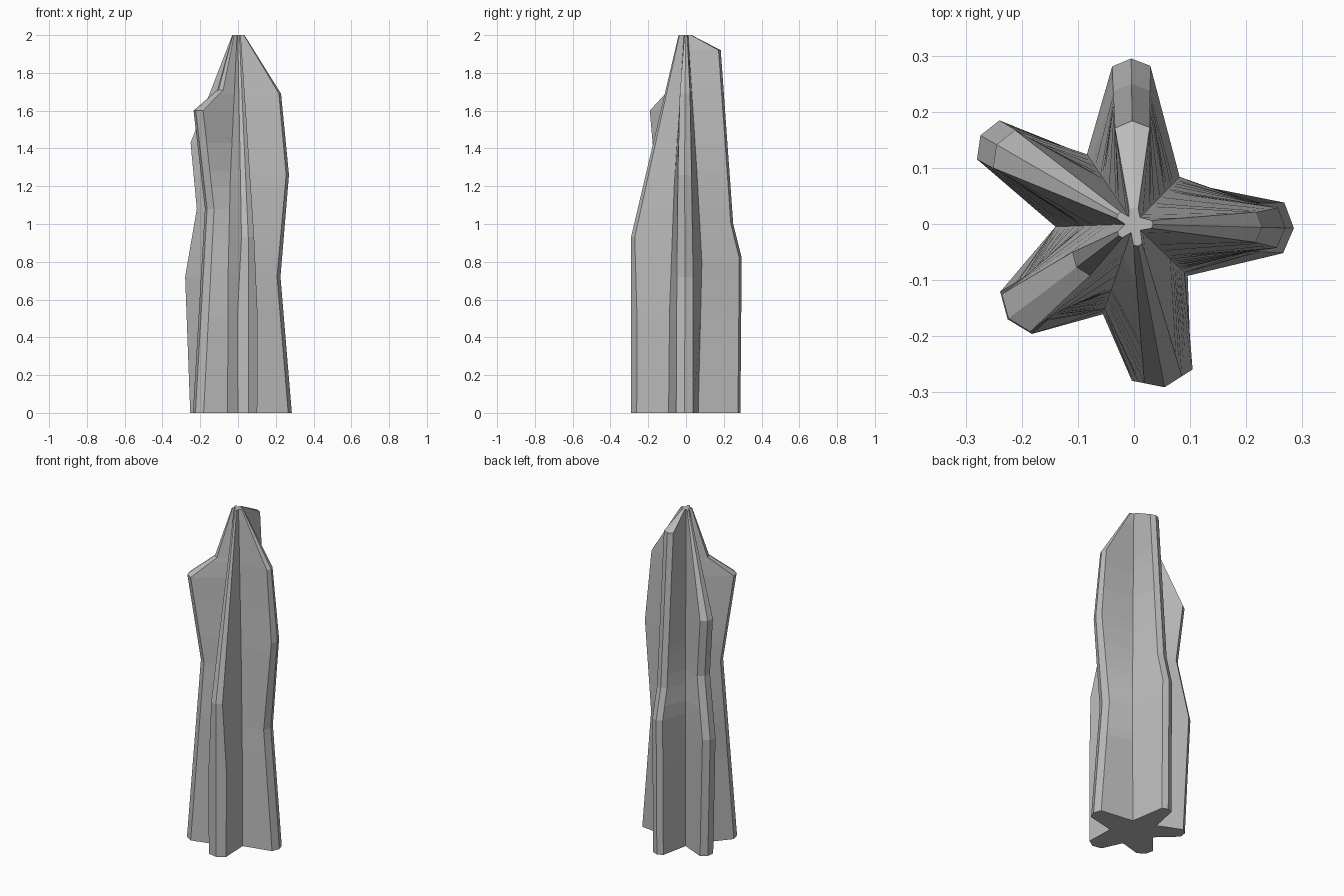
import bpy
import bmesh
from math import cos, sin, radians
from mathutils import Vector

cube = bpy.data.objects.get("Cube")
if cube:
    bpy.data.objects.remove(cube)

# Arms: direction in degrees, then (height, reach, half width) keys
ARMS = [
    (-1.5, [(0, .285, .045), (.72, .225, .043), (1.26, .27, .036), (1.69, .228, .027), (2, .034, .007)]),
    (91, [(0, .288, .034), (.82, .295, .034), (1, .25, .033), (1.92, .184, .031), (2, .03, .008)]),
    (150, [(0, .285, .04), (.72, .316, .04), (1.08, .245, .039), (1.43, .283, .039), (2, .034, .007)]),
    (217, [(0, .282, .047), (1.08, .205, .04), (1.6, .28, .042), (1.71, .128, .026), (2, .034, .007)]),
    (280.6, [(0, .296, .052), (.5, .296, .055), (.93, .296, .034), (2, .04, .008)]),
]

# Valleys between one arm and the next: direction, then (height, reach) keys
VALLEYS = [
    (46, [(0, .09), (.8, .117), (1.28, .08), (2, .016)]),
    (124, [(0, .13), (.9, .15), (1.25, .1), (2, .016)]),
    (182, [(0, .14), (.72, .14), (1.2, .095), (2, .016)]),
    (251, [(0, .17), (.75, .16), (1.24, .125), (2, .016)]),
    (316, [(0, .133), (.55, .125), (1.2, .09), (2, .016)]),
]


def sample(keys, z):
    """Straight-line value of a key list at height z."""
    for low, high in zip(keys, keys[1:]):
        if z <= high[0]:
            t = (z - low[0]) / (high[0] - low[0])
            return [a + (b - a) * t for a, b in zip(low[1:], high[1:])]
    return keys[-1][1:]


def section(z):
    """Five-armed star outline at height z."""
    points = []
    for (arm_dir, arm), (valley_dir, valley) in zip(ARMS, VALLEYS):
        reach, half = sample(arm, z)
        a = radians(arm_dir)
        along, across = Vector((cos(a), sin(a), 0)), Vector((-sin(a), cos(a), 0))
        for side in (-1, 0, 1):
            back = abs(side) * half * .4
            points.append(along * (reach - back) + across * half * side)
        v = radians(valley_dir)
        points.append(Vector((cos(v), sin(v), 0)) * sample(valley, z)[0])
    return [p + Vector((0, 0, z)) for p in points]


# Stack the outlines and skin them
heights = sorted({key[0] for _, keys in ARMS + VALLEYS for key in keys})
bm = bmesh.new()
rings = [[bm.verts.new(p) for p in section(z)] for z in heights]
for lower, upper in zip(rings, rings[1:]):
    for i in range(len(lower)):
        j = (i + 1) % len(lower)
        bm.faces.new((lower[i], lower[j], upper[j], upper[i]))
bm.faces.new(rings[0][::-1])
bm.faces.new(rings[-1])
bmesh.ops.recalc_face_normals(bm, faces=bm.faces)
mesh = bpy.data.meshes.new("star_pillar")
bm.to_mesh(mesh)
bm.free()

# Single stone colour
stone = bpy.data.materials.new("stone_grey")
stone.use_nodes = True
colour = (.5, .5, .5, 1)
stone.diffuse_color = colour
stone.node_tree.nodes["Principled BSDF"].inputs["Base Color"].default_value = colour
mesh.materials.append(stone)

pillar = bpy.data.objects.new("star_pillar", mesh)
bpy.context.collection.objects.link(pillar)
